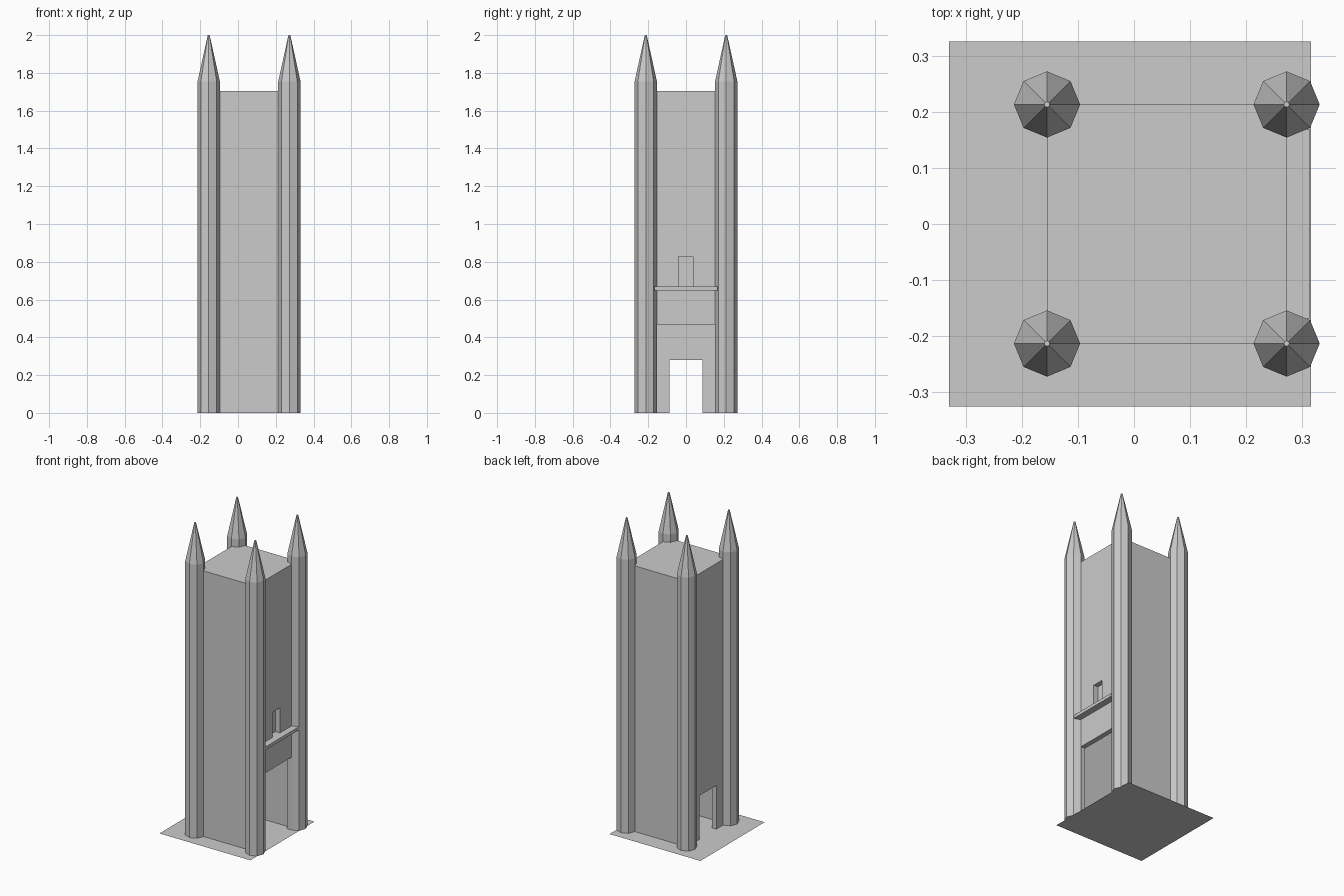
import bpy, bmesh
from math import cos, sin, pi

if "Cube" in bpy.data.objects:
    bpy.data.objects.remove(bpy.data.objects["Cube"])

X0, X1, Y = -0.155, 0.272, 0.213   # tower wall planes
T = 0.032                          # wall thickness


def make(name, bm):
    bmesh.ops.recalc_face_normals(bm, faces=bm.faces)
    me = bpy.data.meshes.new(name)
    bm.to_mesh(me)
    bm.free()
    ob = bpy.data.objects.new(name, me)
    bpy.context.collection.objects.link(ob)
    return ob


def box(name, x, y, z):
    bm = bmesh.new()
    bmesh.ops.create_cube(bm, size=1)
    for v in bm.verts:
        v.co = [a + (b - a) * (c + 0.5) for (a, b), c in zip((x, y, z), v.co)]
    return make(name, bm)


def cut(target, name, x, y, z):
    cutter = box(name, x, y, z)
    cutter.hide_render = True
    mod = target.modifiers.new(name, 'BOOLEAN')
    mod.operation = 'DIFFERENCE'
    mod.solver = 'EXACT'
    mod.object = cutter
    bpy.context.view_layer.objects.active = target
    bpy.ops.object.modifier_apply(modifier=mod.name)
    bpy.data.objects.remove(cutter)


def turret(name, cx, cy):
    # eight-sided shaft with a pointed cap
    bm = bmesh.new()
    rings = [[bm.verts.new((cx + r * cos(i * pi / 4), cy + r * sin(i * pi / 4), z))
              for i in range(8)]
             for r, z in ((0.059, 0), (0.059, 1.755), (0.005, 2.0))]
    for a, b in zip(rings, rings[1:]):
        for i in range(8):
            j = (i + 1) % 8
            bm.faces.new((a[i], a[j], b[j], b[i]))
    bm.faces.new(rings[0])
    bm.faces.new(rings[-1])
    make(name, bm)


# flat ground plate
bm = bmesh.new()
bm.faces.new([bm.verts.new(p) for p in ((-0.33, -0.325, 0), (0.315, -0.325, 0),
                                        (0.315, 0.325, 0), (-0.33, 0.325, 0))])
plate = bm.faces
make("base_plate", bm)

# hollow tower with rear door, wide front opening and window
tower = box("tower_body", (X0, X1), (-Y, Y), (0, 1.705))
cut(tower, "hollow_cutter", (X0 + T, X1 - T), (-Y + T, Y - T), (-0.1, 1.705 - T))
cut(tower, "door_cutter", (X0 - 0.1, X0 + 0.1), (-0.087, 0.087), (-0.1, 0.28))
cut(tower, "opening_cutter", (X1 - 0.1, X1 + 0.1), (-0.155, 0.155), (-0.1, 0.467))
cut(tower, "window_cutter", (X1 - 0.1, X1 + 0.1), (-0.04, 0.037), (0.668, 0.828))

# pane behind the window and ledge below it
box("window_back", (X1 - T - 0.01, X1 - T), (-0.045, 0.042), (0.66, 0.835))
box("ledge", (X1 - 0.01, 0.314), (-0.168, 0.168), (0.648, 0.668))

# corner turrets
for xn, cx in (("left", X0), ("right", X1)):
    for yn, cy in (("front", -Y), ("back", Y)):
        turret(f"turret_{yn}_{xn}", cx, cy)
